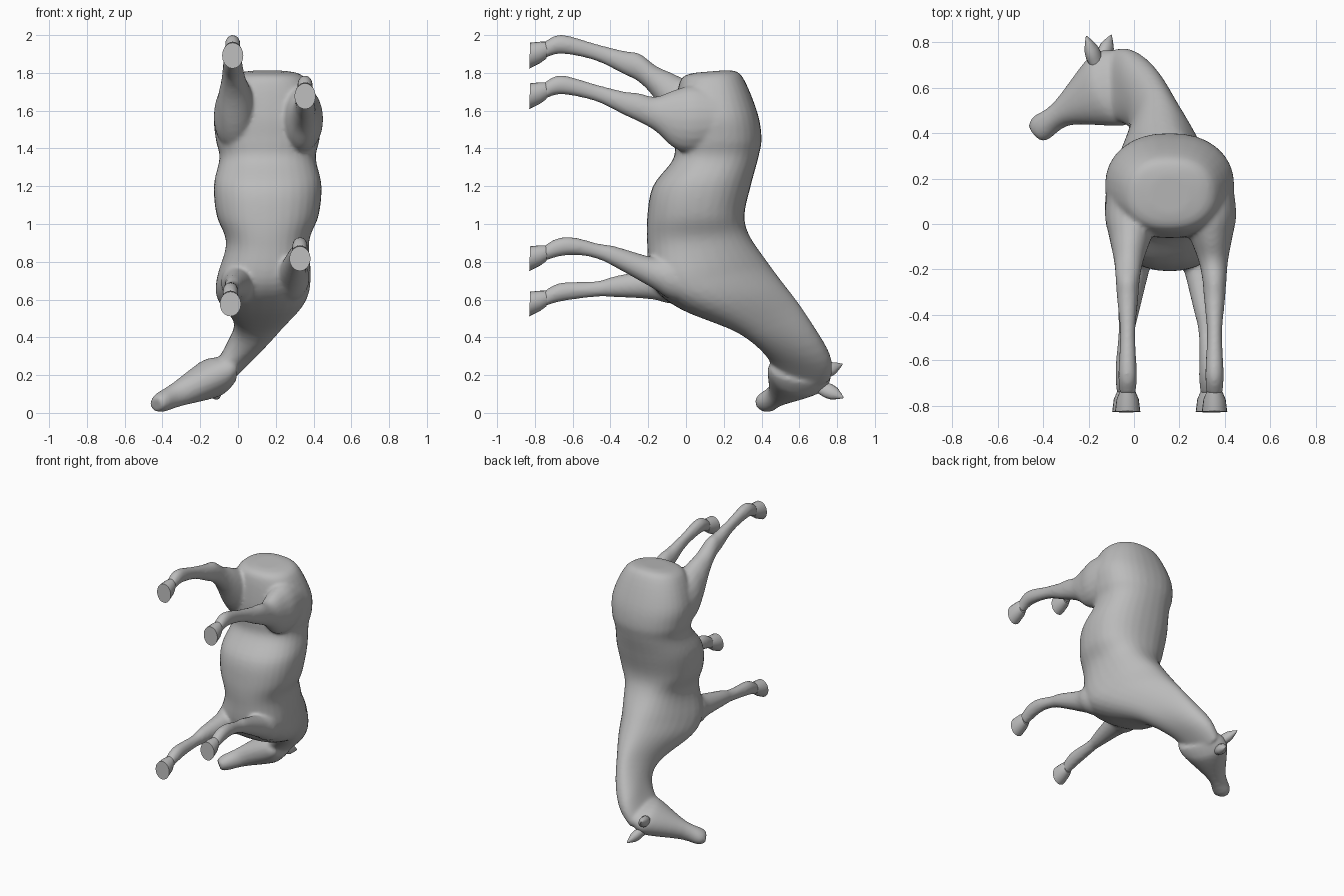
import bpy, bmesh, math
from mathutils import Vector

if "Cube" in bpy.data.objects:
    bpy.data.objects.remove(bpy.data.objects["Cube"])

grey = bpy.data.materials.new("plain grey")
grey.diffuse_color = (0.5, 0.5, 0.5, 1)
grey.use_nodes = True
grey.node_tree.nodes["Principled BSDF"].inputs["Base Color"].default_value = grey.diffuse_color


def ramp(value, start, end):
    t = min(max((value - start) / (end - start), 0), 1)
    return t * t * (3 - 2 * t)


def blend(p, q, r, s, t):
    """Catmull-Rom blend of four neighbouring values."""
    return 0.5 * (2*q + (r - p)*t + (2*p - 5*q + 4*r - s)*t*t + (3*q - p - 3*r + s)*t**3)


def refine(rows, steps=4):
    last = len(rows) - 1
    for i in range(last):
        near = [rows[min(max(i + k, 0), last)] for k in (-1, 0, 1, 2)]
        for s in range(steps):
            yield [blend(*column, s / steps) for column in zip(*near)]
    yield rows[-1]


def skin_rings(bm, rings):
    for a, b in zip(rings, rings[1:]):
        for k in range(len(a)):
            n = (k + 1) % len(a)
            bm.faces.new((a[k], a[n], b[n], b[k]))
    bm.faces.new(rings[0][::-1])
    bm.faces.new(rings[-1])


def loft(bm, sections, sides=24, power=2.0):
    """Each section: top point, low point, half width, turn, narrowing to the top."""
    rings = []
    for top, low, w, turn, taper in sections:
        mid = (Vector(top) + Vector(low)) / 2
        up = Vector(top) - mid
        a = math.radians(turn)
        side = Vector((math.cos(a), 0, -math.sin(a))) * w
        ring = []
        for k in range(sides):
            c, s = math.cos(math.tau * k / sides), math.sin(math.tau * k / sides)
            c = math.copysign(abs(c) ** (2 / power), c)
            s = math.copysign(abs(s) ** (2 / power), s)
            ring.append(bm.verts.new(mid + side * c * (1 - taper * s) + up * s))
        rings.append(ring)
    skin_rings(bm, rings)


def finish(bm, name):
    bmesh.ops.recalc_face_normals(bm, faces=bm.faces[:])
    me = bpy.data.meshes.new(name)
    bm.to_mesh(me)
    bm.free()
    me.materials.append(grey)
    ob = bpy.data.objects.new(name, me)
    bpy.context.collection.objects.link(ob)
    bpy.context.view_layer.objects.active = ob
    ob.select_set(True)
    bpy.ops.object.shade_smooth_by_angle(angle=math.radians(45))
    ob.select_set(False)
    return ob


body = bmesh.new()

# trunk and neck from rump to poll: back y, back z, belly y, belly z, half width
trunk = [
    (0.22, 1.815, 0.04, 1.80, 0.09),
    (0.295, 1.785, -0.03, 1.76, 0.20),
    (0.375, 1.60, -0.06, 1.58, 0.28),
    (0.40, 1.46, -0.06, 1.44, 0.275),
    (0.385, 1.36, -0.07, 1.34, 0.255),
    (0.345, 1.21, -0.175, 1.20, 0.285),
    (0.31, 1.05, -0.205, 1.04, 0.27),
    (0.335, 0.94, -0.205, 0.88, 0.22),
    (0.43, 0.80, -0.18, 0.68, 0.235),
    (0.50, 0.705, -0.03, 0.55, 0.215),
    (0.62, 0.545, 0.27, 0.43, 0.12),
    (0.76, 0.31, 0.42, 0.315, 0.08),
    (0.77, 0.19, 0.455, 0.225, 0.065)]
sections = []
for back_y, back_z, belly_y, belly_z, w in refine(trunk, 5):
    bend = min(max((0.78 - back_z) / 0.59, 0), 1)   # neck curls toward -x
    x = 0.157 - 0.03 * ramp(back_z, 0.95, 0.7) - 0.215 * bend ** 2.3
    taper = 0.36 * ramp(back_z, 1.0, 0.72) * ramp(back_z, 0.3, 0.6)
    sections.append(((x, back_y, back_z), (x, belly_y, belly_z), w, 65 * bend ** 2, taper))
loft(body, sections, 32, 2.3)

# head from cheek to muzzle: brow x, y, jaw x, y, half width; lies on a slope
head = [
    (-0.09, 0.765, -0.01, 0.45, 0.07),
    (-0.15, 0.765, -0.045, 0.432, 0.095),
    (-0.205, 0.725, -0.105, 0.432, 0.103),
    (-0.35, 0.535, -0.285, 0.435, 0.066),
    (-0.44, 0.475, -0.375, 0.375, 0.053),
    (-0.462, 0.43, -0.405, 0.362, 0.036)]
loft(body, [((bx, by, 0.25 + 0.476 * bx), (jx, jy, 0.25 + 0.476 * jx), w, 65, 0)
            for bx, by, jx, jy, w in refine(head)])

# leg profiles: y, half width, half depth, centre z of the lower leg of the pair
hind = [
    (0.22, 0.10, 0.14, 1.56), (0.05, 0.12, 0.18, 1.555),
    (-0.06, 0.094, 0.155, 1.555), (-0.16, 0.066, 0.092, 1.582),
    (-0.25, 0.053, 0.076, 1.617), (-0.33, 0.047, 0.062, 1.64),
    (-0.48, 0.034, 0.045, 1.695), (-0.66, 0.041, 0.051, 1.737),
    (-0.75, 0.036, 0.045, 1.705)]
fore = [
    (0.10, 0.09, 0.11, 0.69), (-0.08, 0.10, 0.112, 0.69),
    (-0.18, 0.075, 0.082, 0.683), (-0.38, 0.048, 0.055, 0.668),
    (-0.48, 0.036, 0.041, 0.655), (-0.66, 0.042, 0.05, 0.64),
    (-0.75, 0.036, 0.042, 0.605)]


def build_leg(name, rows, side, mid_x, spread, splay, raise_z, start, reach):
    path = []
    for y, w, h, z in refine(rows):
        x = mid_x + side * (spread + splay * ramp(y, 0.1, reach))
        z += raise_z * ramp(y, start, reach)
        path.append(((x, y, z + h), (x, y, z - h), w, 0, 0))
    loft(body, path, 20)
    # flared hoof with a flat sole
    top, low = path[-1][:2]
    x, y, hi = top
    lo = low[2]
    hoof = bmesh.new()
    loft(hoof, [((x, y + 0.02, hi), (x, y + 0.01, lo), 0.033, 0, 0),
                ((x, y - 0.02, hi), (x, y - 0.025, lo - 0.025), 0.049, 0, 0),
                ((x, -0.825, hi - 0.005), (x, -0.83, lo - 0.052), 0.056, 0, 0)], 20)
    finish(hoof, name + "_hoof")


build_leg("left_hind", hind, -1, 0.162, 0.17, 0.02, 0.215, 0.1, -0.28)
build_leg("right_hind", hind, 1, 0.165, 0.165, 0.025, 0, 0.1, -0.28)
build_leg("left_fore", fore, -1, 0.143, 0.125, 0.058, 0, 0.1, -0.65)
build_leg("right_fore", fore, 1, 0.145, 0.125, 0.058, 0.24, 0.05, -0.65)

# blend the overlapping lofts into one skin
skin = finish(body, "horse_body")
remesh = skin.modifiers.new("blend", 'REMESH')
remesh.mode = 'VOXEL'
remesh.voxel_size = 0.011
remesh.use_smooth_shade = True
soften = skin.modifiers.new("soften", 'SMOOTH')
soften.factor = 0.5
soften.iterations = 8

# pointed ears
for name, base, tip in (("left_ear", (-0.17, 0.72, 0.215), (-0.21, 0.828, 0.258)),
                        ("right_ear", (-0.135, 0.735, 0.125), (-0.10, 0.833, 0.08))):
    base, tip = Vector(base), Vector(tip)
    axis = tip - base
    u = axis.cross(Vector((0.42, 0, -0.9))).normalized()
    v = axis.cross(u).normalized()
    ear = bmesh.new()
    rings = []
    for t, r in ((-0.3, 0.036), (0.2, 0.042), (0.5, 0.037), (0.8, 0.018), (1, 0.003)):
        angles = [math.tau * k / 12 for k in range(12)]
        rings.append([ear.verts.new(base + axis * t + u * r * 0.8 * math.cos(a)
                                    + v * r * math.sin(a)) for a in angles])
    skin_rings(ear, rings)
    finish(ear, name)
